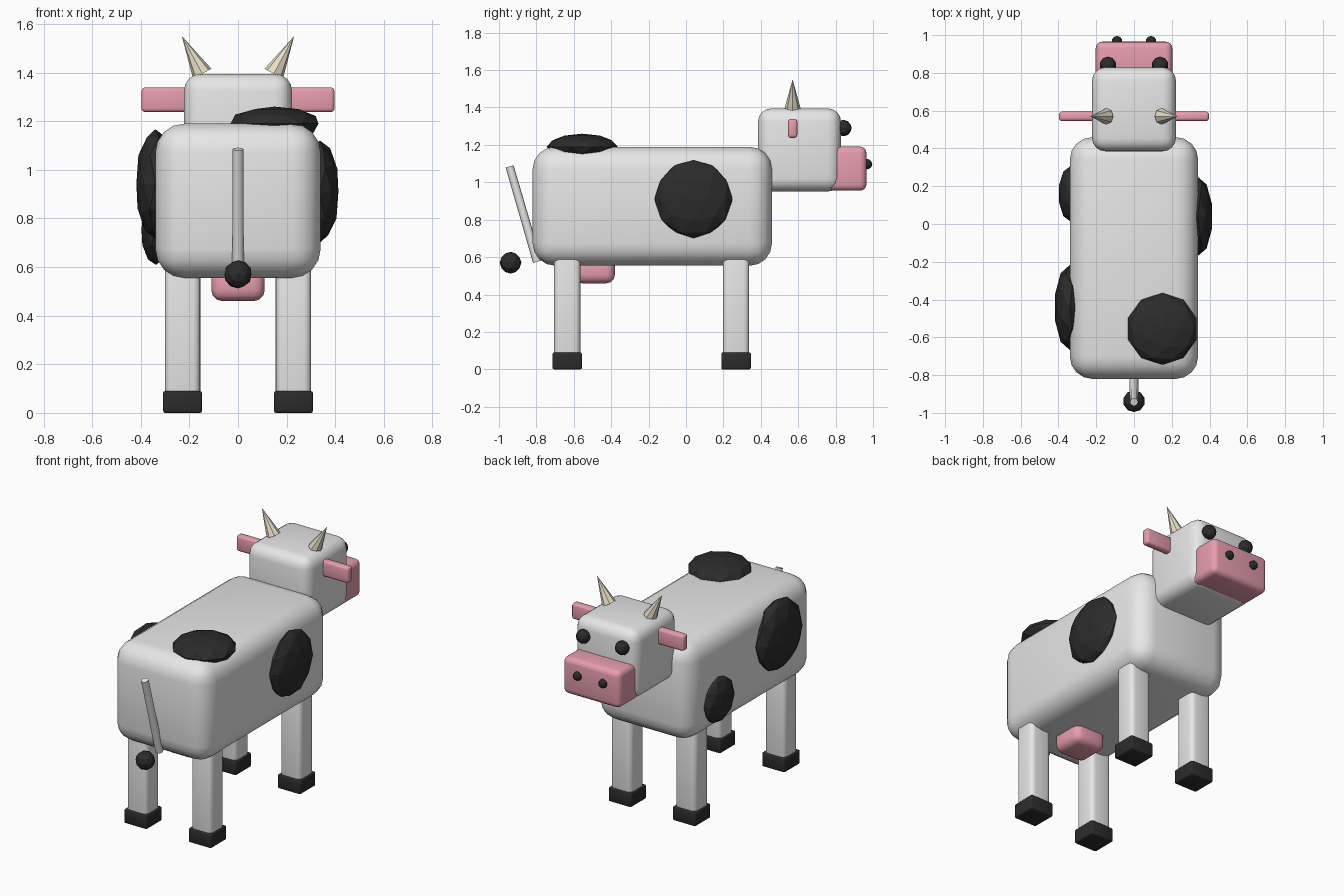
import bpy, math
from mathutils import Vector

if "Cube" in bpy.data.objects:
    bpy.data.objects.remove(bpy.data.objects["Cube"], do_unlink=True)


def material(name, rgb):
    mat = bpy.data.materials.new(name)
    mat.use_nodes = True
    mat.diffuse_color = (*rgb, 1)
    mat.node_tree.nodes["Principled BSDF"].inputs["Base Color"].default_value = (*rgb, 1)
    return mat


WHITE = material("hide white", (0.8, 0.8, 0.8))
BLACK = material("soft black", (0.025, 0.025, 0.025))
PINK = material("skin pink", (0.85, 0.36, 0.44))
HORN = material("horn cream", (0.8, 0.73, 0.57))


def finish(name, mat):
    ob = bpy.context.object
    ob.name = ob.data.name = name
    ob.data.materials.append(mat)
    return ob


def box(name, mat, center, size, bevel, segments=4):
    """Rounded box with its bevel applied as a modifier."""
    bpy.ops.mesh.primitive_cube_add(size=1, location=center)
    ob = finish(name, mat)
    ob.scale = size
    bpy.ops.object.transform_apply(location=False, rotation=False, scale=True)
    mod = ob.modifiers.new("rounded edges", "BEVEL")
    mod.width = bevel
    mod.segments = segments
    bpy.ops.object.shade_smooth()
    return ob


def ball(name, mat, center, scale):
    """Low-poly faceted ball, flattened by its scale."""
    bpy.ops.mesh.primitive_ico_sphere_add(subdivisions=2, radius=1, location=center)
    ob = finish(name, mat)
    ob.scale = scale
    bpy.ops.object.transform_apply(location=False, rotation=False, scale=True)
    return ob


def rod(name, mat, start, end, r1, r2, sides=8):
    """Cylinder or cone running from start to end."""
    a, b = Vector(start), Vector(end)
    bpy.ops.mesh.primitive_cone_add(vertices=sides, radius1=r1, radius2=r2,
                                    depth=(b - a).length, location=(a + b) / 2)
    ob = finish(name, mat)
    ob.rotation_euler = (b - a).to_track_quat("Z", "Y").to_euler()
    return ob


# Body, head and muzzle
box("body", WHITE, (0, -0.18, 0.872), (0.68, 1.28, 0.636), 0.12)
box("head", WHITE, (0, 0.607, 1.173), (0.444, 0.444, 0.444), 0.07)
box("muzzle", PINK, (0, 0.86, 1.073), (0.406, 0.21, 0.236), 0.035)
box("udder", PINK, (0, -0.49, 0.53), (0.22, 0.22, 0.14), 0.045, 3)

# Paired parts of the head and the legs
for side, s in (("left", 1), ("right", -1)):
    box(side + "_ear", PINK, (s * 0.297, 0.57, 1.288), (0.2, 0.05, 0.102), 0.016, 3)
    ball(side + "_eye", BLACK, (s * 0.138, 0.842, 1.29), (0.044,) * 3)
    ball(side + "_nostril", BLACK, (s * 0.09, 0.968, 1.097), (0.028,) * 3)
    rod(side + "_horn", HORN, (s * 0.147, 0.57, 1.395), (s * 0.231, 0.57, 1.55), 0.043, 0)
    for end, y in (("front", 0.268), ("back", -0.635)):
        label = end + "_" + side
        box(label + "_leg", WHITE, (s * 0.228, y, 0.33), (0.146, 0.14, 0.58), 0.03)
        box(label + "_hoof", BLACK, (s * 0.228, y, 0.045), (0.16, 0.158, 0.09), 0.008, 2)

# Tail with its tuft
tail = rod("tail", WHITE, (0, -0.795, 0.575), (0, -0.943, 1.085), 0.024, 0.022)
bpy.ops.object.shade_smooth_by_angle(angle=math.radians(50))
ball("tail_tuft", BLACK, (0, -0.938, 0.57), (0.058,) * 3)

# Flattened spots on the hide
ball("back_spot", BLACK, (0.15, -0.555, 1.19), (0.19, 0.19, 0.07))
ball("left_spot", BLACK, (0.337, 0.04, 0.91), (0.08, 0.21, 0.21))
ball("right_rear_spot", BLACK, (-0.34, -0.442, 0.942), (0.082, 0.225, 0.225))
ball("right_front_spot", BLACK, (-0.337, 0.16, 0.755), (0.063, 0.146, 0.146))
